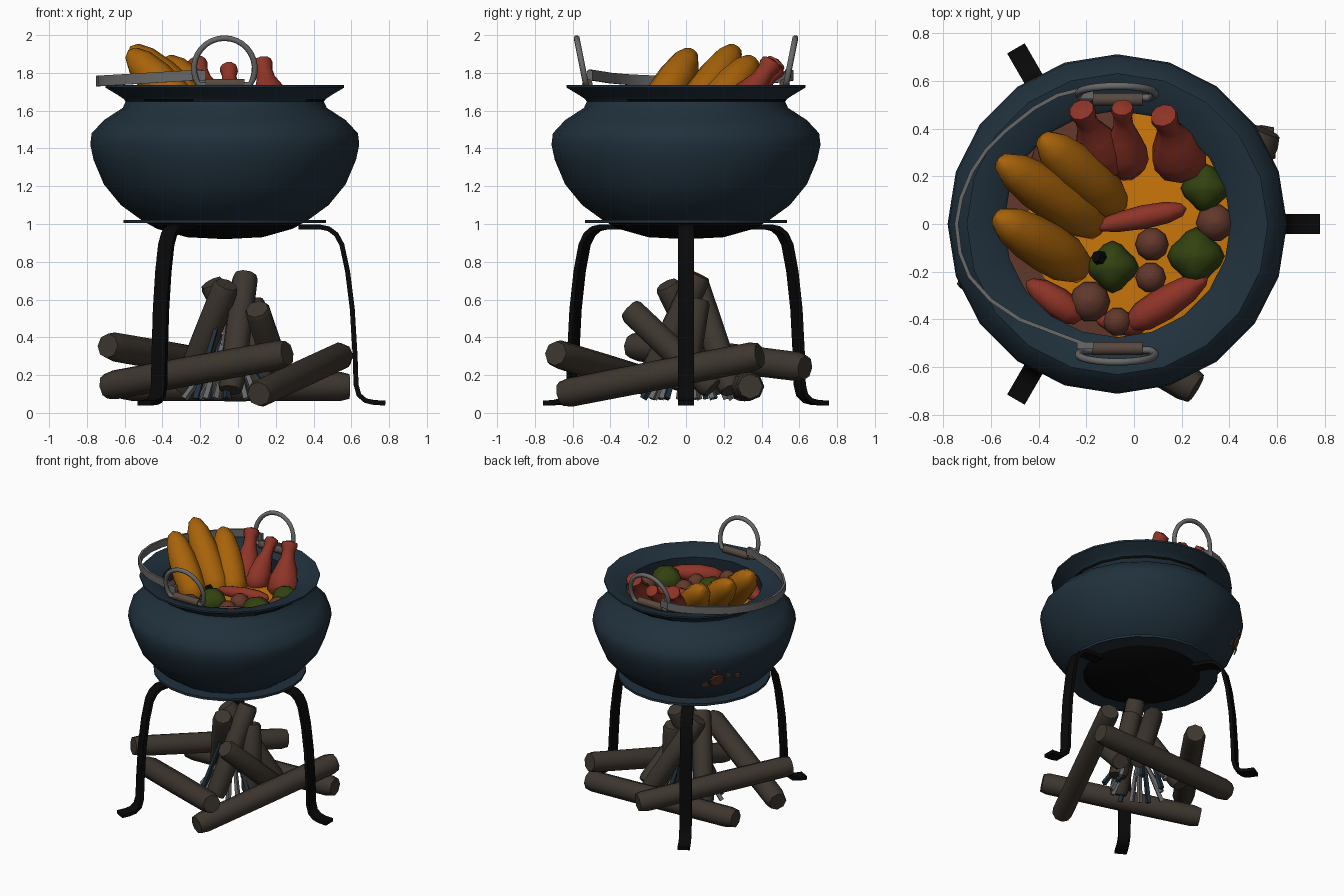
import bpy, bmesh, math, random
from mathutils import Vector as V

if "Cube" in bpy.data.objects:
    bpy.data.objects.remove(bpy.data.objects["Cube"])

random.seed(4)
CX = -0.07  # pot axis


def mat(name, r, g, b):
    m = bpy.data.materials.new(name)
    m.diffuse_color = (r, g, b, 1)
    m.use_nodes = True
    m.node_tree.nodes["Principled BSDF"].inputs["Base Color"].default_value = m.diffuse_color
    return m


POT = mat("blue_iron", .0145, .030, .045)
BLACK = mat("soot_black", .0025, .0025, .0025)
WOOD = mat("log_brown", .047, .037, .028)
STEEL = mat("steel_grey", .14, .14, .14)
RED = mat("meat_red", .27, .034, .02)
BROWN = mat("potato_brown", .12, .039, .024)
GREEN = mat("pepper_green", .032, .054, .005)
SOUP = mat("soup_orange", .60, .185, .003)
CORN = mat("corn_orange", .39, .125, .003)
GRIP = mat("grip_wood", .095, .066, .05)


def finish(name, bm, mats, smooth=40):
    bmesh.ops.recalc_face_normals(bm, faces=bm.faces[:])
    me = bpy.data.meshes.new(name)
    bm.to_mesh(me)
    bm.free()
    for m in mats:
        me.materials.append(m)
    ob = bpy.data.objects.new(name, me)
    bpy.context.collection.objects.link(ob)
    if smooth:
        bpy.ops.object.select_all(action='DESELECT')
        ob.select_set(True)
        bpy.context.view_layer.objects.active = ob
        bpy.ops.object.shade_smooth_by_angle(angle=math.radians(smooth))
    return ob


def skin(bm, rings, closed=False):
    """Bridge a list of vertex rings with quads and cap open ends."""
    n = len(rings[0])
    pairs = list(zip(rings, rings[1:])) + ([(rings[-1], rings[0])] if closed else [])
    for a, b in pairs:
        for i in range(n):
            j = (i + 1) % n
            bm.faces.new((a[i], a[j], b[j], b[i]))
    if not closed:
        bm.faces.new(rings[0])
        bm.faces.new(rings[-1])


def lathe(name, prof, mats, p=(CX, 0, 0), q=None, n=20, rule=None, lobes=0,
          closed=False, smooth=40):
    """Turn (radius, height) points about the axis p->q; height is 0..1 of p->q if q is given."""
    p = V(p)
    axis = V(q) - p if q else V((0, 0, 1))
    rot = axis.to_track_quat('Z', 'Y')
    L = axis.length
    bm = bmesh.new()
    rings = []
    for r, h in prof:
        ring = []
        for i in range(n):
            a = 2 * math.pi * i / n
            k = max(r, .002) * (1 + lobes * math.cos(4 * a))
            ring.append(bm.verts.new(p + rot @ V((k * math.cos(a), k * math.sin(a), h * L))))
        rings.append(ring)
    skin(bm, rings, closed)
    if rule:
        for f in bm.faces:
            f.material_index = rule(f.calc_center_median())
    return finish(name, bm, mats, smooth)


def strip(name, pts, w, width, thick, m):
    """Flat bar swept along a path, with constant side direction w."""
    pts = [V(p) for p in pts]
    w = V(w).normalized()
    bm = bmesh.new()
    rings = []
    for i, p in enumerate(pts):
        t = pts[min(i + 1, len(pts) - 1)] - pts[max(i - 1, 0)]
        nrm = t.cross(w).normalized()
        rings.append([bm.verts.new(p + w * a * width / 2 + nrm * b * thick / 2)
                      for a, b in ((-1, -1), (1, -1), (1, 1), (-1, 1))])
    skin(bm, rings)
    return finish(name, bm, [m], 35)


def ball(name, c, r, m, lobes=0):
    prof = [(r * math.sin(math.pi * k / 6), -r * .92 * math.cos(math.pi * k / 6)) for k in range(7)]
    return lathe(name, prof, [m], p=c, n=16 if lobes else 10, lobes=lobes, smooth=60)


def pot_colour(c):
    """Soot on the base and in stretches under the rim."""
    if c.z < 1.0:
        return 1
    az = math.degrees(math.atan2(c.y, c.x - CX))
    neck = 1.645 < c.z < 1.665 and math.hypot(c.x - CX, c.y) > .51
    return int(neck and (-40 < az < 110 or -135 < az < -105))


# pot: bulging body, neck, flat flared rim and inner wall
lathe("pot", [(0, .92), (.2, .93), (.36, .975), (.44, 1.02), (.55, 1.1), (.64, 1.21), (.695, 1.34),
              (.712, 1.42), (.705, 1.48), (.64, 1.55), (.54, 1.615), (.525, 1.648), (.535, 1.662),
              (.57, 1.685), (.632, 1.722), (.632, 1.735), (.61, 1.732), (.49, 1.7), (.475, 1.685),
              (.5, 1.54)],
      [POT, BLACK], rule=pot_colour)

# rust spots: thin plates on the back left of the body
for az, r, z, size, m in ((139, .66, 1.25, .055, BROWN), (132, .632, 1.215, .03, GRIP), (146, .67, 1.29, .022, GRIP),
                          (137, .685, 1.33, .02, BROWN), (152, .668, 1.27, .025, BROWN)):
    a = math.radians(az)
    d = V((math.cos(a), math.sin(a), -.42)).normalized()
    c = V((CX + r * math.cos(a), r * math.sin(a), z)) - d * .003
    lathe("rust_spot", [(size, 0), (size * .9, 1)], [m], p=c, q=c + d * .009, n=9)

# soup surface, browner along the left edge
lathe("soup", [(0, 1.575), (.2, 1.575), (.38, 1.57), (.495, 1.56), (.49, 1.53)], [SOUP, BROWN],
      rule=lambda c: int(math.hypot(c.x - CX, c.y) > .4 and c.x < -.1))

# stand: flat ring with three bent legs
lathe("stand_ring", [(.41, 1.004), (.535, 1.004), (.535, 1.022), (.41, 1.022)], [POT], n=24, closed=True)
LEG = [(.39, .985), (.5, .985), (.55, .975), (.59, .945), (.62, .89), (.65, .75), (.675, .55),
       (.69, .3), (.695, .15), (.71, .095), (.745, .065), (.79, .055), (.85, .052)]
for k in range(3):
    a = 2 * math.pi * k / 3
    strip("stand_leg", [(CX + r * math.cos(a), r * math.sin(a), z) for r, z in LEG],
          (-math.sin(a), math.cos(a), 0), .085, .026, BLACK)


# rim rings with wooden grips
def wire(name, pts, r, m):
    cu = bpy.data.curves.new(name, 'CURVE')
    cu.dimensions = '3D'
    cu.bevel_depth = r
    cu.bevel_resolution = 2
    sp = cu.splines.new('POLY')
    sp.points.add(len(pts) - 1)
    for s, p in zip(sp.points, pts):
        s.co = (*p, 1)
    sp.use_cyclic_u = True
    cu.materials.append(m)
    ob = bpy.data.objects.new(name, cu)
    bpy.context.collection.objects.link(ob)


for s in (-1, 1):
    pts = []
    for k in range(21):
        a = math.radians(-32 + 244 * k / 20)
        z = 1.823 + .161 * math.sin(a)
        pts.append((-.072 + .161 * math.cos(a), s * (.53 + (z - 1.74) * .2), z))
    wire("rim_ring", pts, .016, STEEL)
    lathe("rim_grip", [(.028, 0), (.028, 1)], [GRIP], p=(CX - .105, s * .522, 1.742),
          q=(CX + .105, s * .522, 1.742), n=10)

# carrying band resting on the left of the rim
BAIL = [(-.19, .53), (-.24, .56), (-.32, .54), (-.42, .485), (-.54, .39), (-.62, .31), (-.68, .22),
        (-.725, .11), (-.745, 0), (-.73, -.12), (-.69, -.22), (-.6, -.32), (-.48, -.4),
        (-.31, -.465), (-.19, -.51)]
strip("carrying_band", [(x, y, 1.79 + .06 * (x + .19)) for x, y in BAIL], (0, 0, 1), .056, .016, STEEL)
for y in (.54, -.51):
    strip("band_end", [(-.24, y, 1.785), (-.17, y, 1.785)], (0, 0, 1), .055, .03, STEEL)

# corn cobs leaning on the left
COB = [(.0, 0), (.07, .03), (.1, .18), (.105, .4), (.099, .62), (.078, .83), (.045, .95), (0, 1)]
for p, q in (((-.15, -.01, 1.53), (-.57, .27, 1.94)), ((-.07, .07, 1.52), (-.39, .365, 1.88)),
             ((-.22, -.19, 1.54), (-.58, .035, 1.92))):
    lathe("corn_cob", COB, [CORN], p=p, q=q, n=10, smooth=60)

# drumsticks at the back
DRUM = [(0, 0), (.07, .03), (.105, .16), (.1, .34), (.07, .54), (.046, .7), (.043, .82),
        (.053, .9), (.05, .96), (.0, 1)]
for p, q, k in (((-.11, .23, 1.53), (-.225, .49, 1.87), 1.05), ((-.03, .22, 1.53), (-.05, .5, 1.84), .9),
                ((.21, .23, 1.53), (.12, .465, 1.87), 1.1)):
    lathe("drumstick", [(r * k, h) for r, h in DRUM], [RED], p=p, q=q, n=10, smooth=60)

# red chilies
CHILI = [(0, 0), (.4, .06), (.8, .25), (1, .55), (.9, .8), (.55, .95), (0, 1)]
for p, q, r in (((-.18, -.015, 1.6), (.22, .065, 1.6), .05), ((.31, -.22, 1.62), (-.03, -.43, 1.58), .07),
                ((-.45, -.24, 1.59), (-.22, -.4, 1.59), .065), ((-.16, -.4, 1.57), (.05, -.43, 1.57), .05)):
    lathe("red_chili", [(a * r, h) for a, h in CHILI], [RED], p=p, q=q, n=8, smooth=60)

# potatoes
for x, y, r in ((.075, -.085, .07), (.07, -.225, .064), (-.185, -.325, .085), (-.07, -.41, .06),
                (.34, .005, .08), (-.33, .28, .1)):
    ball("potato", (x, y, 1.59), r, BROWN)

# green peppers, the left one with a dark stem
for x, y, r in ((-.09, -.18, .1), (.26, -.135, .11), (.3, .15, .095)):
    ball("green_pepper", (x, y, 1.59), r, GREEN, .1)
lathe("pepper_stem", [(.035, 0), (.025, 1)], [BLACK], p=(-.13, -.15, 1.64), q=(-.16, -.135, 1.675), n=6)


# firewood: low logs lying around, upright logs leaning together
def log(name, p, q, r):
    lathe(name, [(r * .85, 0), (r, .05), (r * 1.02, .5), (r, .96), (r * .85, 1)], [WOOD],
          p=p, q=q, n=8, smooth=50)


for p, q in (((-.7, -.12, .14), (.26, -.69, .315)), ((.11, -.66, .1), (.55, .39, .305)),
             ((-.69, -.29, .355), (-.03, .63, .24)), ((-.62, .28, .14), (.59, .34, .14))):
    log("lying_log", p, q, .077)
for p, q in (((.24, .14, .13), (.1, -.3, .55)), ((-.28, .18, .12), (-.06, -.1, .68)),
             ((-.04, -.22, .12), (.04, .07, .73)), ((.16, .24, .12), (-.14, .05, .69)),
             ((.13, -.02, .12), (.07, .06, .6))):
    log("leaning_log", p, q, .07)

# kindling sticks in the middle
for k in range(16):
    a = 2 * math.pi * k / 16 + random.uniform(-.15, .15)
    r, t = random.uniform(.16, .27), random.uniform(.03, .09)
    lathe("kindling", [(.02, 0), (.014, 1)], [STEEL if k % 3 else POT],
          p=(r * math.cos(a) - .03, r * math.sin(a), .075),
          q=(t * math.cos(a) - .04, t * math.sin(a), random.uniform(.25, .5)), n=4, smooth=0)
